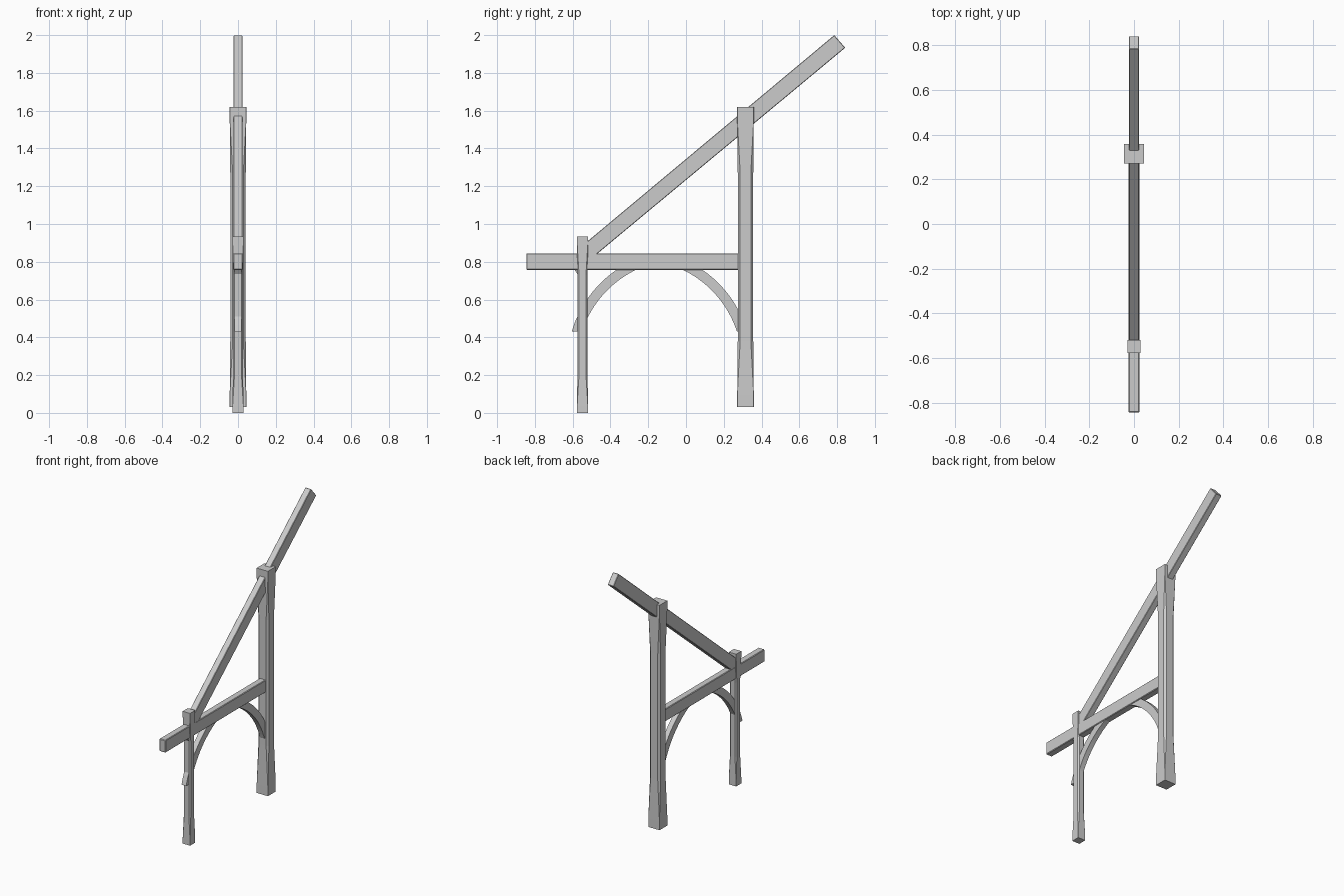
import bpy, bmesh, math

if "Cube" in bpy.data.objects:
    bpy.data.objects.remove(bpy.data.objects["Cube"])


def finish(name, bm):
    bmesh.ops.recalc_face_normals(bm, faces=bm.faces)
    me = bpy.data.meshes.new(name)
    bm.to_mesh(me)
    bm.free()
    ob = bpy.data.objects.new(name, me)
    bpy.context.collection.objects.link(ob)
    return ob


def extruded(name, profile, half_width, bevel=0.0):
    """Extrude a (y, z) outline symmetrically across x."""
    bm = bmesh.new()
    a = [bm.verts.new((-half_width, y, z)) for y, z in profile]
    b = [bm.verts.new((half_width, y, z)) for y, z in profile]
    bm.faces.new(a)
    bm.faces.new(b[::-1])
    n = len(profile)
    for i in range(n):
        j = (i + 1) % n
        bm.faces.new((a[i], b[i], b[j], a[j]))
    ob = finish(name, bm)
    if bevel:
        m = ob.modifiers.new("edge_chamfer", 'BEVEL')
        m.width = bevel
        m.segments = 1
    return ob


def post(name, y, half, z0, z1, chamfer, waist):
    """Square post with chamfers that fade out towards both ends."""
    h = z1 - z0
    stations = [(0, 0), (0.04, 0.02), (0.22, 1), (0.78, 1), (0.96, 0.02), (1, 0)]
    bm = bmesh.new()
    rings = []
    for t, k in stations:
        r = half - waist * k
        c = max(chamfer * k, 0.0005)
        ring = []
        for sx, sy, flip in ((1, 1, 0), (-1, 1, 1), (-1, -1, 0), (1, -1, 1)):
            pair = [(sx * r, sy * (r - c)), (sx * (r - c), sy * r)]
            for px, py in (pair[::-1] if flip else pair):
                ring.append(bm.verts.new((px, y + py, z0 + h * t)))
        rings.append(ring)
    for lo, hi in zip(rings, rings[1:]):
        for i in range(8):
            j = (i + 1) % 8
            bm.faces.new((lo[i], lo[j], hi[j], hi[i]))
    bm.faces.new(rings[0])
    bm.faces.new(rings[-1])
    return finish(name, bm)


def brace(name, cy, side):
    """Arched brace: a concentric arc band with a level foot."""
    cz, ri, ro, foot, n = 0.259, 0.553, 0.605, 0.43, 16
    pts = []
    for r, order in ((ri, range(n + 1)), (ro, range(n, -1, -1))):
        a0 = math.asin((foot - cz) / r)
        a1 = math.radians(68)
        for i in order:
            a = a0 + (a1 - a0) * i / n
            pts.append((cy + side * r * math.cos(a), cz + r * math.sin(a)))
    return extruded(name, pts, 0.018)


# Uprights
post("tall_post", 0.315, 0.044, 0.03, 1.62, 0.013, 0.003)
post("short_post", -0.548, 0.029, 0.0, 0.935, 0.009, 0.002)

# Horizontal tie beam running through the short post
extruded("tie_beam", [(-0.845, 0.757), (0.30, 0.757), (0.30, 0.845), (-0.845, 0.845)],
         0.024, 0.004)

# Sloping rafter
extruded("rafter", [(-0.545, 0.80), (-0.521, 0.80), (0.843, 1.933), (0.785, 2.0),
                    (-0.545, 0.889)], 0.023, 0.003)

# Curved braces
brace("tall_post_brace", -0.256, 1)
brace("short_post_brace", -0.025, -1)

# Small wedge under the beam outside the short post
extruded("wedge", [(-0.592, 0.76), (-0.55, 0.76), (-0.55, 0.715), (-0.575, 0.735)], 0.018)
